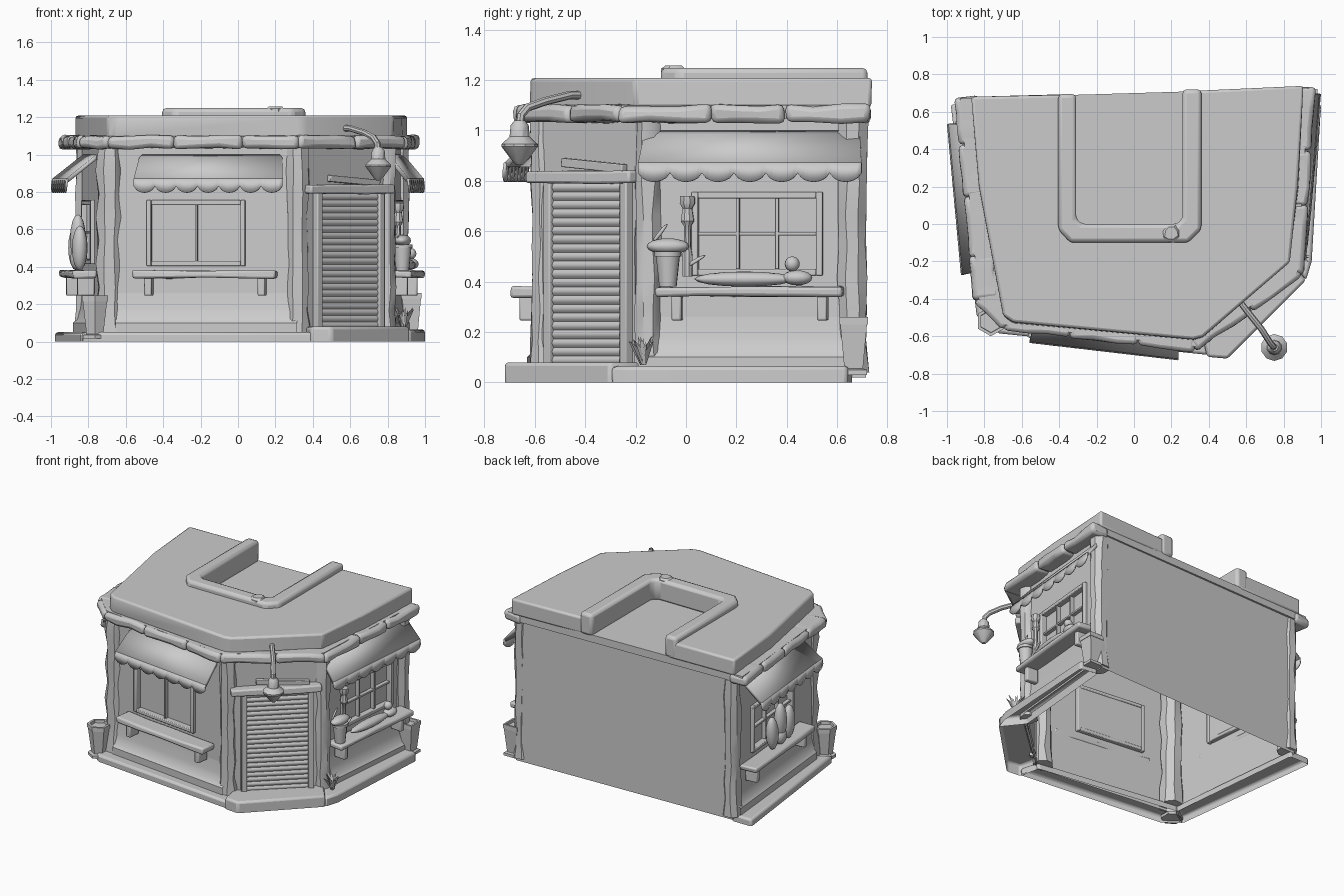
import bpy, bmesh, math, random
from mathutils import Vector, Matrix

if "Cube" in bpy.data.objects:
    bpy.data.objects.remove(bpy.data.objects["Cube"])
random.seed(4)
I = Matrix.Identity(4)


def put(bm, name, M=I, bevel=0.0, recalc=True, seg=2):
    if recalc:
        bmesh.ops.recalc_face_normals(bm, faces=bm.faces[:])
    me = bpy.data.meshes.new(name)
    bm.to_mesh(me)
    bm.free()
    ob = bpy.data.objects.new(name, me)
    ob.matrix_world = M
    bpy.context.collection.objects.link(ob)
    if bevel:
        b = ob.modifiers.new("bevel", 'BEVEL')
        b.width, b.segments = bevel, seg
    return ob


def frame(p0, p1):
    """Wall frame: x along the wall, y inwards, z up. Returns matrix, length."""
    d = Vector((p1[0] - p0[0], p1[1] - p0[1]))
    a = math.atan2(d.y, d.x)
    return Matrix.Translation((p0[0], p0[1], 0)) @ Matrix.Rotation(a, 4, 'Z'), d.length


def box(name, M, u, y, z, bevel=0.008, jit=0.0, cuts=0):
    bm = bmesh.new()
    bmesh.ops.create_cube(bm, size=1)
    if cuts:
        ax = [e for e in bm.edges if abs(e.verts[0].co.x - e.verts[1].co.x) > .5]
        bmesh.ops.subdivide_edges(bm, edges=ax, cuts=cuts)
    for v in bm.verts:
        v.co = Vector(r[0] + (c + .5) * (r[1] - r[0]) for c, r in zip(v.co, (u, y, z)))
        v.co += Vector(random.uniform(-jit, jit) for _ in range(3))
    return put(bm, name, M, bevel)


def prism(name, pts, z0, z1, bevel=0.0, bottom=True, M=I, jit=0.0):
    bm = bmesh.new()
    lo = [bm.verts.new((x, y, z0)) for x, y in pts]
    hi = [bm.verts.new((x + random.uniform(-jit, jit), y + random.uniform(-jit, jit), z1)) for x, y in pts]
    bm.faces.new(hi)
    n = len(pts)
    for i in range(n):
        bm.faces.new((lo[i], lo[(i + 1) % n], hi[(i + 1) % n], hi[i]))
    if bottom:
        bm.faces.new(lo[::-1])
    return put(bm, name, M, bevel)


def sweep(name, M, prof, u0, u1, taper=0.0):
    """Open (y, z) profile stretched along the wall; taper widens from first to last point."""
    bm = bmesh.new()
    n = len(prof) - 1
    rows = [[bm.verts.new((u, y, z)) for u in (u0 - taper * i / n, u1 + taper * i / n)]
            for i, (y, z) in enumerate(prof)]
    for a, b in zip(rows, rows[1:]):
        bm.faces.new((b[0], b[1], a[1], a[0]))
    return put(bm, name, M, recalc=False)


def lathe(name, rings, M=I, n=12, jit=0.0):
    bm = bmesh.new()
    rows = [[bm.verts.new((r * math.cos(t) + random.uniform(-jit, jit), r * math.sin(t) + random.uniform(-jit, jit), z))
             for t in (2 * math.pi * (k + .5) / n for k in range(n))] for r, z in rings]
    for a, b in zip(rows, rows[1:]):
        for k in range(n):
            bm.faces.new((a[k], a[(k + 1) % n], b[(k + 1) % n], b[k]))
    bm.faces.new(rows[0][::-1])
    bm.faces.new(rows[-1])
    return put(bm, name, M)


def blob(name, M, loc, size, tilt=0.0):
    bm = bmesh.new()
    bmesh.ops.create_uvsphere(bm, u_segments=12, v_segments=8, radius=1)
    return put(bm, name, M @ Matrix.Translation(loc) @ Matrix.Rotation(tilt, 4, 'Y') @ Matrix.Diagonal((*size, 1)))


def at(x, y, z=0):
    return Matrix.Translation((x, y, z))


# Wall panel with optional window opening, glass, frame and bars
def wall(name, M, L, win=None, bars=(1, 0)):
    us, zs = [0, L], [0.02, 1.08]
    if win:
        us[1:1], zs[1:1] = win[:2], win[2:]
    bm = bmesh.new()
    for i in range(len(us) - 1):
        for j in range(len(zs) - 1):
            if win and i == j == 1:
                continue
            bm.faces.new([bm.verts.new((u, 0, z)) for u, z in (
                (us[i], zs[j]), (us[i + 1], zs[j]), (us[i + 1], zs[j + 1]), (us[i], zs[j + 1]))])
    put(bm, name + "_wall", M, recalc=False)
    if not win:
        return
    a, b, c, d = win
    t = 0.026
    box(name + "_glass", M, (a, b), (.02, .026), (c, d), 0)
    for k, (u, z) in enumerate((((a - t, a), (c - t, d + t)), ((b, b + t), (c - t, d + t)),
                                ((a, b), (c - t, c)), ((a, b), (d, d + t)))):
        box(f"{name}_window_frame_{k}", M, u, (-.022, .03), z, .005)
    for k in range(1, bars[0] + 1):
        m = a + (b - a) * k / (bars[0] + 1)
        box(f"{name}_window_bar_{k}", M, (m - .007, m + .007), (-.01, .02), (c, d), .002)
    for k in range(1, bars[1] + 1):
        m = c + (d - c) * k / (bars[1] + 1)
        box(f"{name}_window_rail_{k}", M, (a, b), (-.008, .02), (m - .007, m + .007), .002)


# Sloped awning with scalloped valance
def awning(name, M, u0, u1, out, teeth=7, taper=0.03):
    sl = sweep(name + "_awning", M, [(0, 1.0), (-.02, .985), (-out, .87)], u0, u1, taper)
    s = sl.modifiers.new("thick", 'SOLIDIFY')
    s.thickness = .022
    a, b = u0 - taper, u1 + taper
    bm = bmesh.new()
    steps = teeth * 8
    top, low = [], []
    for k in range(steps + 1):
        u = a + (b - a) * k / steps
        top.append(bm.verts.new((u, -out, .872)))
        low.append(bm.verts.new((u, -out - .006, .832 - .036 * abs(math.sin(math.pi * k / 8)) ** .6)))
    for k in range(steps):
        bm.faces.new((low[k], low[k + 1], top[k + 1], top[k]))
    v = put(bm, name + "_valance", M, recalc=False)
    v.modifiers.new("thick", 'SOLIDIFY').thickness = .012


# Shelf plank on two brackets
def shelf(name, M, u0, u1, out=.125):
    box(name + "_shelf", M, (u0, u1), (-out, .0), (.34, .38), .012, .005, 3)
    for k, u in enumerate((u0 + .08, u1 - .08)):
        box(f"{name}_bracket_{k}", M, (u - .02, u + .02), (-out + .03, -.005), (.245, .345), .008)


LB, LF, FL, FR, RF, RB = (-.84, .66), (-.74, -.42), (-.68, -.47), (.35, -.59), (.8, -.18), (.88, .715)
ML, ll = frame(LB, LF)
MF, lf = frame(FL, FR)
MD, ld = frame(FR, RF)
MR, lr = frame(RF, RB)
MB, lb = frame(RB, LB)
MC, lc = frame(LF, FL)
wall("left", ML, ll, (.27, .77, .44, .73), (2, 1))
wall("front", MF, lf, (.22, .70, .43, .73))
wall("right", MR, lr, (.23, .70, .45, .73), (2, 1))
wall("door", MD, ld)
wall("back", MB, lb)
wall("corner", MC, lc)
for nm, M, L, aw, sh, out in (("left", ML, ll, (.14, .89), (.1, .9), .165),
                              ("front", MF, lf, (.17, .91), (.13, .9), .145),
                              ("right", MR, lr, (.03, .86), (.07, .81), .115)):
    awning(nm, M, *aw, out)
    shelf(nm, M, *sh)
    sweep(nm + "_skirting", M, [(0, .26), (-.01, .18), (-.025, .12), (-.045, .1), (-.045, .05)], .03, L - .03)

# Rough corner pillars
for k, (x, y, r) in enumerate(((-.81, .62, .06), (-.685, -.43, .075), (.32, -.56, .06), (.79, -.15, .055), (.855, .66, .06))):
    rings = [(r * (1.15 if i == 0 else random.uniform(.88, 1.08)), .04 + i * .125) for i in range(9)]
    lathe(f"corner_pillar_{k}", rings, at(x, y), 8, .006)

# Foundation strips, open underneath
prism("left_step", [(-.98, .64), (-.82, .64), (-.71, -.42), (-.84, -.50)], 0, .05, .015, False)
prism("front_step", [(-.84, -.50), (-.71, -.40), (.36, -.56), (.40, -.70), (-.72, -.585)], 0, .05, .015, False)
prism("door_step", [(.36, -.57), (.39, -.71), (.50, -.72), (.92, -.30), (.8, -.15)], 0, .08, .015, False)
prism("right_step", [(.8, -.15), (.92, -.30), (.95, -.2), (1.0, .64), (.87, .66)], 0, .065, .015, False)

# Roller shutter door
slats = [(-.012 - .009 * math.sin(math.pi * (k % 4) / 4), .07 + .72 * k / 84) for k in range(84, -1, -1)]
sweep("roller_shutter", MD, slats, .1, .53)
for k, u in enumerate((.07, .52)):
    box(f"door_jamb_{k}", MD, (u, u + .04), (-.035, .01), (.06, .80), .006)
box("door_lintel", MD, (0, ld), (-.065, .01), (.79, .84), .01, .004, 2)
box("lintel_plank", MD @ at(.17, 0, .855) @ Matrix.Rotation(math.radians(4), 4, 'Y'), (0, .36), (-.03, 0), (0, .035), .004)

# Roof: ledge slab, edge stones, upper roof with notch, parapet
LEDGE = [(-.955, .675), (-.85, -.41), (-.70, -.56), (.33, -.675), (.90, -.27), (.96, .73)]
inner = [(-.93, .672), (-.83, -.40), (-.69, -.54), (.33, -.655), (.875, -.255), (.935, .728)]
prism("roof_ledge", inner, 1.045, 1.10)
for s, (p, q) in enumerate(zip(LEDGE, LEDGE[1:])):
    M, L = frame(p, q)
    n = max(1, round(L / .3))
    cut = [0] + [(k + random.uniform(-.15, .15)) / n * L for k in range(1, n)] + [L]
    for k in range(n):
        box(f"ledge_stone_{s}_{k}", M, (cut[k], cut[k + 1]), (-.008, .13),
            (1.032, 1.10), .022, .008, 2)
roof = [(-.87, .68), (-.83, .2), (-.70, -.49), (-.65, -.53), (.32, -.62), (.37, -.605), (.83, -.2), (.88, .2), (.905, .735),
        (.29, .71), (.29, -.03), (-.34, -.03), (-.34, .695)]
prism("upper_roof", roof, 1.09, 1.208, .014, jit=.006)
prism("roof_parapet", [(-.405, .695), (-.405, -.03), (-.34, -.1), (.29, -.1), (.36, -.03), (.36, .72), (.26, .72),
                       (.26, .03), (.23, 0), (-.28, 0), (-.31, .03), (-.31, .695)], 1.09, 1.248, .024)
lathe("parapet_knob", [(.05, 1.2), (.05, 1.245), (.035, 1.258)], at(.2, -.05), 8, .004)

# Wall lamp on a bent arm
cu = bpy.data.curves.new("lamp_arm_path", 'CURVE')
cu.dimensions, cu.bevel_depth, cu.bevel_resolution = '3D', .017, 2
sp = cu.splines.new('POLY')
path = [(.57, -.42, 1.14), (.60, -.46, 1.14), (.68, -.56, 1.115), (.725, -.63, 1.09), (.745, -.655, 1.06), (.75, -.66, 1.0)]
sp.points.add(len(path) - 1)
for pt, c in zip(sp.points, path):
    pt.co = (*c, 1)
cu.use_fill_caps = True
tmp = bpy.data.objects.new("lamp_arm_helper", cu)
bpy.context.collection.objects.link(tmp)
bpy.context.view_layer.update()
arm = bpy.data.meshes.new_from_object(tmp.evaluated_get(bpy.context.evaluated_depsgraph_get()))
bpy.data.objects.remove(tmp)
bpy.context.collection.objects.link(bpy.data.objects.new("lamp_arm", arm))
lathe("lamp_head", [(.012, .862), (.03, .88), (.072, .935), (.072, .945), (.04, .975), (.036, 1.02), (.02, 1.04)], at(.75, -.66), 10)

# Tapered square planters
for k, (x, y, z) in enumerate(((-.765, -.52, .015), (.925, .665, .03))):
    lathe(f"planter_{k}", [(.075, z), (.075, z + .02), (.052, z + .025), (.075, z + .2), (.08, z + .2), (.08, z + .23),
                           (.062, z + .23), (.06, z + .21)], at(x, y), 4 if k else 6)

# Grass tuft by the door
bm = bmesh.new()
for k in range(16):
    a, r, h = k * 2.4, random.uniform(.03, .075), random.uniform(.06, .13)
    d, w = Vector((math.cos(a), math.sin(a), 0)), Vector((-math.sin(a), math.cos(a), 0)) * .007
    m = d * r * .4 + Vector((0, 0, h * .65))
    q = [bm.verts.new(p) for p in (d * .01 - w, d * .01 + w, m + w, d * r + Vector((0, 0, h)), m - w)]
    bm.faces.new(q)
put(bm, "grass_tuft", at(.885, -.17, .07), recalc=False)

# Goods on the right shelf
lathe("shelf_pot", [(.035, .38), (.048, .5), (.055, .5), (.055, .52), (.03, .52)], MR @ at(.115, -.07), 12)
blob("pot_lump", MR, (.115, -.07, .54), (.085, .045, .032))
lathe("shelf_spindle", [(.02, .42), (.022, .5), (.014, .54), (.015, .62), (.028, .64), (.02, .69), (.032, .71), (.03, .74)],
      MR @ at(.19, -.04), 8)
for k, (u, z, t) in enumerate(((.22, .48, .9), (.08, .59, 1.5))):
    blob(f"shelf_twig_{k}", MR, (u, -.05, z), (.05, .008, .008), -t * .6)
blob("shelf_loaf", MR, (.42, -.07, .41), (.2, .04, .03))
blob("shelf_loaf_end", MR, (.63, -.07, .415), (.06, .04, .03))
blob("shelf_fruit", MR, (.61, -.07, .47), (.03, .03, .03))

# Upright rounded goods on the left shelf
for k, (u, z, h) in enumerate(((.42, .5, .12), (.53, .55, .13), (.64, .5, .12), (.53, .44, .06))):
    blob(f"shelf_bag_{k}", ML, (u, -.065, z), (.05, .042, h), .06 * (k - 1))

# Smooth shading with sharp edges kept
for ob in bpy.data.objects:
    ob.select_set(ob.type == 'MESH')
    bpy.context.view_layer.objects.active = ob
bpy.ops.object.shade_smooth_by_angle(angle=math.radians(35))
